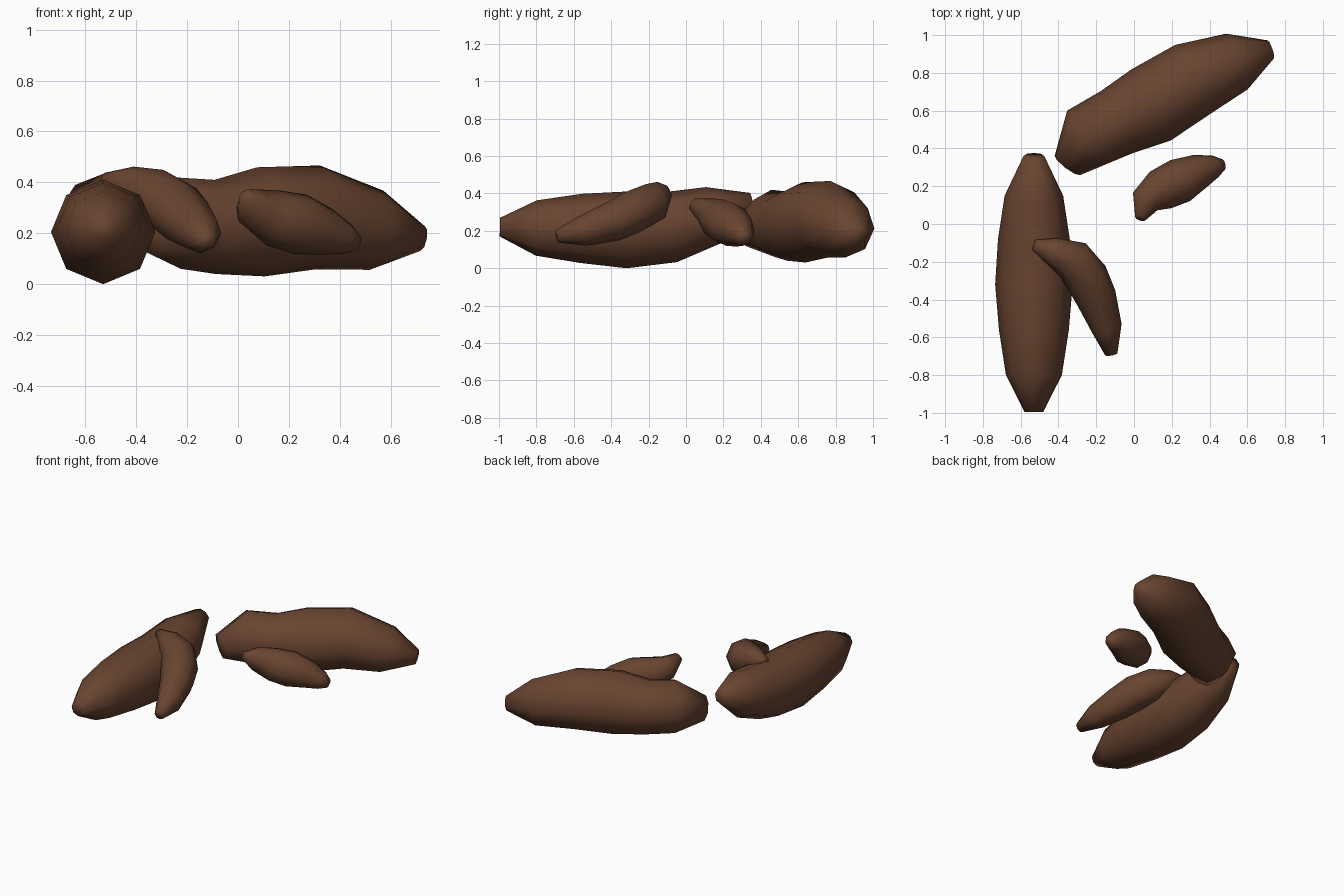
import bpy, bmesh, math
from mathutils import Vector

if "Cube" in bpy.data.objects:
    bpy.data.objects.remove(bpy.data.objects["Cube"])

brown = bpy.data.materials.new("dark brown")
brown.diffuse_color = (0.14, 0.058, 0.030, 1)
brown.use_nodes = True
brown.node_tree.nodes["Principled BSDF"].inputs["Base Color"].default_value = brown.diffuse_color

SIDES = 8


def lump(name, rings):
    """Tapered, bent eight-sided lump. Each ring is (x, y, z, radius)."""
    bm = bmesh.new()
    pts = [Vector(r[:3]) for r in rings]
    loops = []
    for i, p in enumerate(pts):
        t = (pts[min(i + 1, len(pts) - 1)] - pts[max(i - 1, 0)]).normalized()
        side = t.cross(Vector((0, 0, 1))).normalized()
        up = side.cross(t)
        loop = []
        for k in range(SIDES):
            a = 2 * math.pi * k / SIDES
            loop.append(bm.verts.new(p + rings[i][3] * (math.cos(a) * side + math.sin(a) * up)))
        loops.append(loop)
    for a, b in zip(loops, loops[1:]):
        for k in range(SIDES):
            n = (k + 1) % SIDES
            bm.faces.new((a[k], a[n], b[n], b[k]))
    bm.faces.new(loops[0])
    bm.faces.new(loops[-1])
    bmesh.ops.recalc_face_normals(bm, faces=bm.faces)
    for f in bm.faces:
        f.smooth = True
    me = bpy.data.meshes.new(name)
    bm.to_mesh(me)
    bm.free()
    me.materials.append(brown)
    ob = bpy.data.objects.new(name, me)
    bpy.context.collection.objects.link(ob)
    return ob


# Two large lumps
lump("large_lump_left", [
    (-.53, -.995, .22, .05), (-.53, -.80, .215, .148), (-.53, -.56, .213, .185),
    (-.53, -.32, .205, .205), (-.53, -.08, .22, .19), (-.53, .15, .285, .155),
    (-.53, .36, .35, .055)])
lump("large_lump_back", [
    (.725, .925, .18, .05), (.545, .86, .212, .158), (.31, .765, .262, .205),
    (.09, .63, .245, .215), (-.09, .54, .225, .185), (-.235, .465, .24, .18),
    (-.352, .31, .20, .085)])

# Two small lumps
lump("small_lump_left", [
    (-.53, -.11, .41, .028), (-.43, -.145, .39, .075), (-.325, -.19, .345, .112),
    (-.25, -.285, .30, .117), (-.20, -.39, .25, .108), (-.145, -.55, .20, .082),
    (-.12, -.69, .17, .033)])
lump("small_lump_right", [
    (.035, .03, .345, .03), (.06, .12, .30, .08), (.14, .18, .26, .112),
    (.245, .23, .235, .12), (.35, .28, .205, .092), (.43, .305, .175, .06),
    (.475, .315, .16, .028)])
